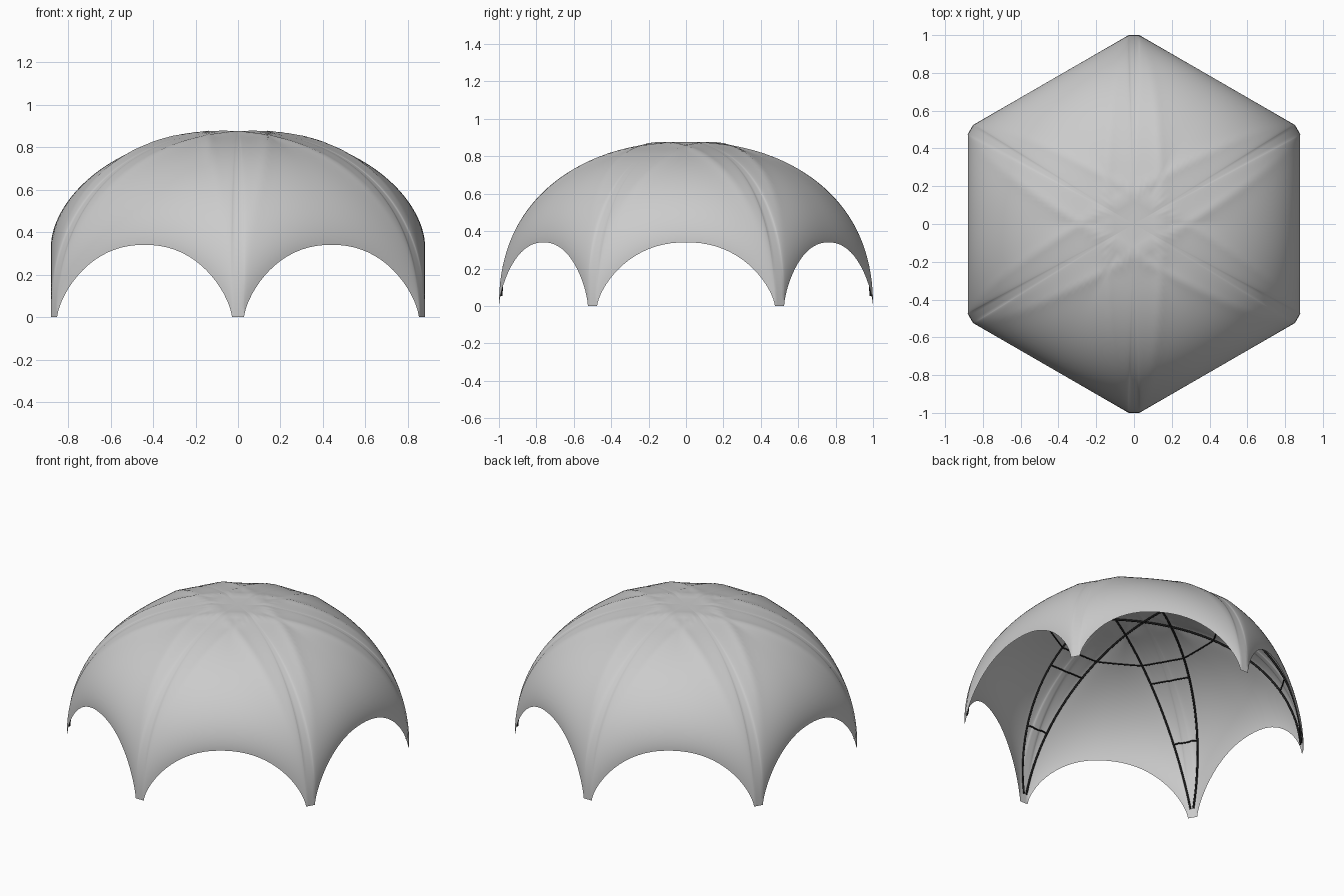
import bpy, bmesh
from math import sin, cos, tan, atan, atan2, hypot, pi, radians, exp
from mathutils import Vector

if "Cube" in bpy.data.objects:
    bpy.data.objects.remove(bpy.data.objects["Cube"])

APOTHEM, HALF, TOP, LEAN = 0.88, 0.475, 0.872, 0.167
AXES = [radians(90 + 60 * k) for k in range(3)]


def rim(a):
    """Plan radius and height of the scalloped rim in direction a."""
    rel = a - round(a / radians(60)) * radians(60)
    t = abs(APOTHEM * tan(rel))
    if t >= HALF - 1e-6:
        return 1 / cos(radians(30) - abs(rel)), 0.0
    return APOTHEM / cos(rel), 0.34 * (1 - (t / HALF) ** 2.2) ** 0.69


def dome(a, s):
    """Point on the fabric: s = 0 at the crown, 1 at the rim."""
    s = min(s, 1.0)
    R, zb = rim(a)
    z = zb + (TOP - zb) * max(0.0, 1 - s ** 2.2) ** (0.4545 + 0.115 * zb / 0.34)
    x, y = R * s * cos(a), R * s * sin(a)
    # soft ridges where the fabric is stretched over the poles
    d = min(abs(abs(x * sin(b) - y * cos(b)) - LEAN * z) for b in AXES)
    z += 0.012 * exp(-d / 0.045) * (1 - s ** 4)
    return Vector((x, y, z))


def on_dome(x, y):
    a = atan2(y, x)
    return dome(a, hypot(x, y) / rim(a)[0])


# fabric canopy
COLS, RINGS = 36, 40
angles = []
for k in range(6):
    base = radians(60 * k)
    end = atan(HALF / APOTHEM)
    angles += [base + atan(HALF * sin(pi * (i / COLS - 0.5)) / APOTHEM) for i in range(COLS + 1)]
    gap = radians(60) - 2 * end
    angles += [base + end + gap * j / 4 for j in range(1, 4)]

bm = bmesh.new()
crown = bm.verts.new(dome(0, 0))
rows = [[bm.verts.new(dome(a, sin(j / RINGS * pi / 2))) for a in angles] for j in range(1, RINGS + 1)]
n = len(angles)
for i in range(n):
    k = (i + 1) % n
    bm.faces.new((crown, rows[0][i], rows[0][k]))
    for r0, r1 in zip(rows, rows[1:]):
        bm.faces.new((r0[i], r1[i], r1[k], r0[k]))
mesh = bpy.data.meshes.new("canopy")
bm.to_mesh(mesh)
bm.free()
canopy = bpy.data.objects.new("canopy", mesh)
bpy.context.collection.objects.link(canopy)
for p in mesh.polygons:
    p.use_smooth = True

# dark pole material
dark = bpy.data.materials.new("dark_pole")
dark.diffuse_color = (0.015, 0.015, 0.015, 1)
dark.use_nodes = True
dark.node_tree.nodes["Principled BSDF"].inputs["Base Color"].default_value = dark.diffuse_color


def tube(name, pts, radius):
    cu = bpy.data.curves.new(name, 'CURVE')
    cu.dimensions = '3D'
    cu.bevel_depth = radius
    cu.bevel_resolution = 1
    sp = cu.splines.new('POLY')
    sp.points.add(len(pts) - 1)
    for p, co in zip(sp.points, pts):
        p.co = (*(co * 0.988), 1)
    cu.materials.append(dark)
    ob = bpy.data.objects.new(name, cu)
    bpy.context.collection.objects.link(ob)


def pole_point(b, q, side):
    """Point at distance q along axis b on the leaning pole of that side."""
    off = 0.0
    for _ in range(6):
        p = on_dome(q * cos(b) - off * sin(b), q * sin(b) + off * cos(b))
        off = side * LEAN * p.z
    return p


def strut(name, p, q):
    pts = [p.lerp(q, i / 8) for i in range(9)]
    tube(name, [on_dome(v.x, v.y) for v in pts], 0.004)


# long poles: a leaning pair between each two opposite feet
for b in AXES:
    for side in (-1, 1):
        tube("pole", [pole_point(b, 0.999 * sin(pi * (i / 64 - 0.5)), side) for i in range(65)], 0.006)

# cross straps on each leg and the ring around the crown
for k in range(6):
    b = radians(30 + 60 * k)
    for q in (0.5, 0.62, 0.89):
        strut("leg_strap", pole_point(b, q, -1), pole_point(b, q, 1))
    strut("ring_strap", pole_point(b, 0.5, 1), pole_point(b + radians(60), 0.5, -1))
